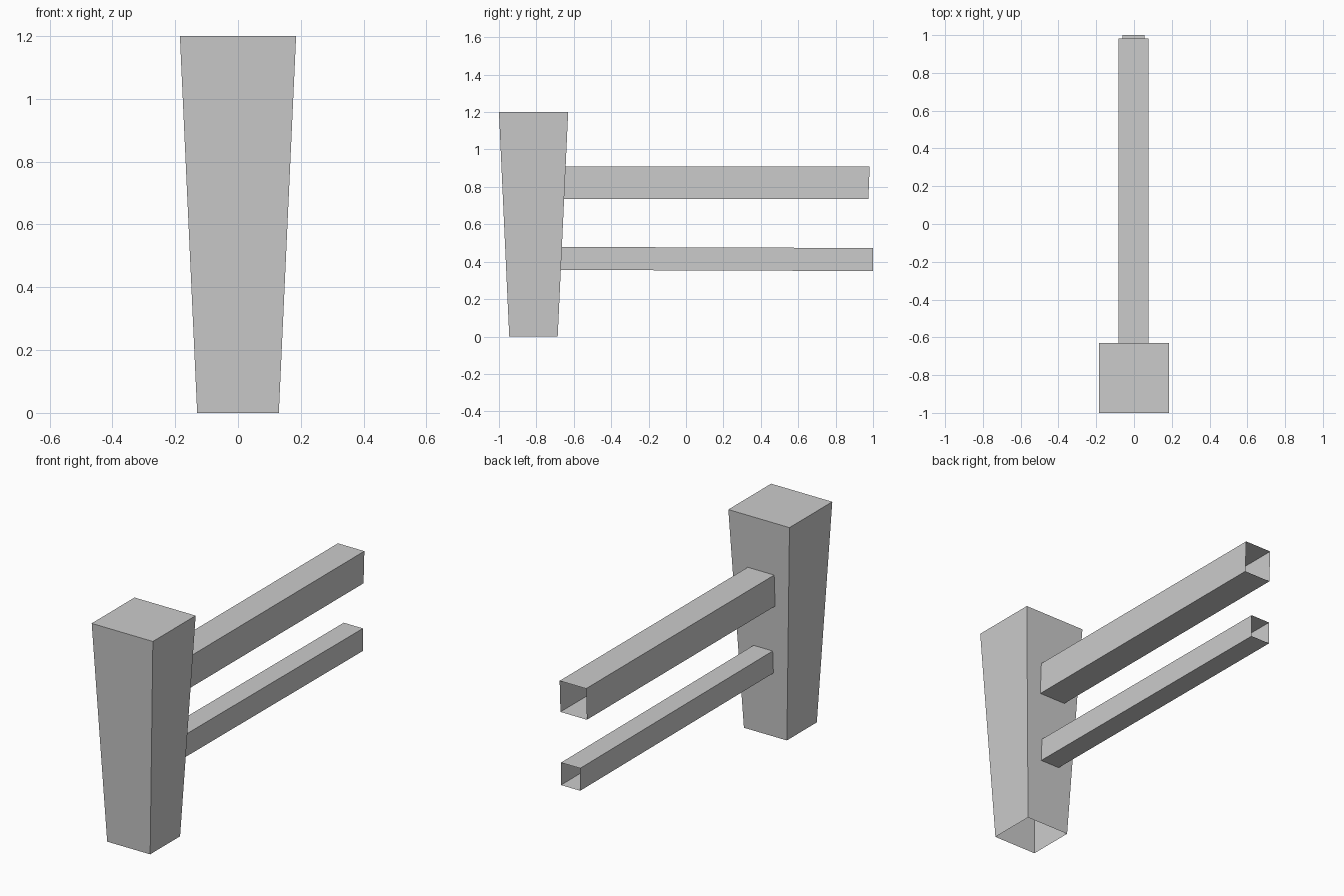
import bpy
import bmesh

cube = bpy.data.objects.get("Cube")
if cube:
    bpy.data.objects.remove(cube, do_unlink=True)

grey = bpy.data.materials.new("light_grey")
colour = (0.6, 0.6, 0.6, 1)
grey.use_nodes = True
grey.diffuse_color = colour
grey.node_tree.nodes["Principled BSDF"].inputs["Base Color"].default_value = colour

HEIGHT = 1.2


def post_back(z):
    """Depth of the leaning back face of the post at height z."""
    return -0.686 + 0.056 * z / HEIGHT


def loft(name, start, end, cap_end=False):
    """Open tube between two four-cornered rings, optionally capped at the end."""
    bm = bmesh.new()
    a = [bm.verts.new(p) for p in start]
    b = [bm.verts.new(p) for p in end]
    for i in range(4):
        j = (i + 1) % 4
        bm.faces.new((a[i], a[j], b[j], b[i]))
    if cap_end:
        bm.faces.new(b)
    bmesh.ops.recalc_face_normals(bm, faces=bm.faces)
    mesh = bpy.data.meshes.new(name)
    bm.to_mesh(mesh)
    bm.free()
    mesh.materials.append(grey)
    obj = bpy.data.objects.new(name, mesh)
    bpy.context.collection.objects.link(obj)
    return obj


def level_ring(half, front, back, z):
    return [(-half, front, z), (half, front, z), (half, back, z), (-half, back, z)]


def rail(name, left, right, near, far, end_low, end_high):
    """Hollow beam from the back of the post to its open far end."""
    def ring(heights, y_low, y_high):
        low, high = heights
        return [(left, y_low, low), (right, y_low, low),
                (right, y_high, high), (left, y_high, high)]
    loft(name, ring(near, post_back(near[0]), post_back(near[1])),
         ring(far, end_low, end_high))


# Tapered post, open underneath
loft("post", level_ring(0.13, -0.945, post_back(0), 0),
     level_ring(0.185, -1, post_back(HEIGHT), HEIGHT), cap_end=True)

# Two hollow rails
rail("upper_rail", -0.083, 0.077, (0.735, 0.908), (0.735, 0.908), 0.975, 0.982)
rail("lower_rail", -0.06, 0.056, (0.356, 0.479), (0.35, 0.473), 1.0, 1.0)
